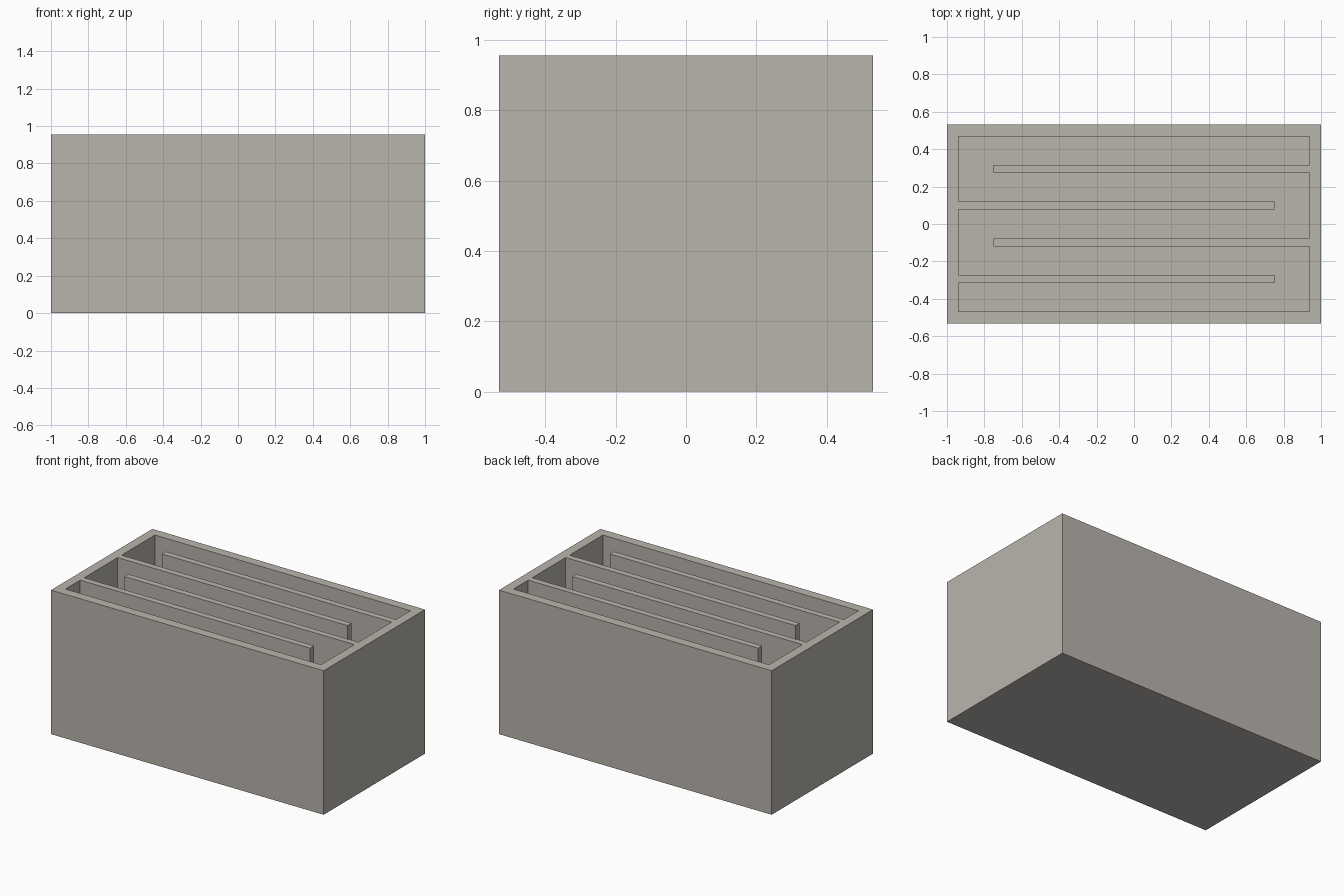
import bpy
import bmesh
from mathutils import Vector

cube = bpy.data.objects.get("Cube")
if cube:
    bpy.data.objects.remove(cube, do_unlink=True)

# Overall sizes
HALF_X, HALF_Y, HEIGHT = 1.0, 0.531, 0.955
WALL, BAFFLE, GAP = 0.0625, 0.042, 0.154
TURN_X = 0.75

# Warm grey material
grey = bpy.data.materials.new("warm_grey")
grey.use_nodes = True
colour = (0.485, 0.455, 0.415, 1)
grey.diffuse_color = colour
shader = next(n for n in grey.node_tree.nodes if n.type == "BSDF_PRINCIPLED")
shader.inputs["Base Color"].default_value = colour
shader.inputs["Roughness"].default_value = 0.8


def prism(name, outline, bottom, top):
    """Extrude a flat outline upwards into a closed solid."""
    bm = bmesh.new()
    face = bm.faces.new([bm.verts.new((x, y, bottom)) for x, y in outline])
    raised = bmesh.ops.extrude_face_region(bm, geom=[face], use_keep_orig=True)
    verts = [v for v in raised["geom"] if isinstance(v, bmesh.types.BMVert)]
    bmesh.ops.translate(bm, verts=verts, vec=Vector((0, 0, top - bottom)))
    bmesh.ops.recalc_face_normals(bm, faces=bm.faces[:])
    mesh = bpy.data.meshes.new(name)
    bm.to_mesh(mesh)
    bm.free()
    mesh.materials.append(grey)
    obj = bpy.data.objects.new(name, mesh)
    bpy.context.collection.objects.link(obj)
    return obj


# Solid outer block
block = prism("baffled_box", [(-HALF_X, -HALF_Y), (HALF_X, -HALF_Y),
                              (HALF_X, HALF_Y), (-HALF_X, HALF_Y)], 0, HEIGHT)

# Winding channel: half the outline, the rest is its half-turn copy
in_x, in_y = HALF_X - WALL, HALF_Y - WALL
half = [(-in_x, in_y), (in_x, in_y)]
for row in (0, 2):
    back = in_y - GAP - row * (GAP + BAFFLE)
    front = back - BAFFLE
    half += [(in_x, back), (-TURN_X, back), (-TURN_X, front), (in_x, front)]
outline = half + [(-x, -y) for x, y in half]
cutter = prism("channel_cutter", outline, WALL, HEIGHT + 0.2)
cutter.hide_render = True

# Cut the channel, leaving walls, floor and alternating baffles
cut = block.modifiers.new("channel", "BOOLEAN")
cut.operation = "DIFFERENCE"
cut.solver = "EXACT"
cut.object = cutter
bpy.context.view_layer.objects.active = block
block.select_set(True)
bpy.ops.object.modifier_apply(modifier=cut.name)
bpy.data.objects.remove(cutter, do_unlink=True)
